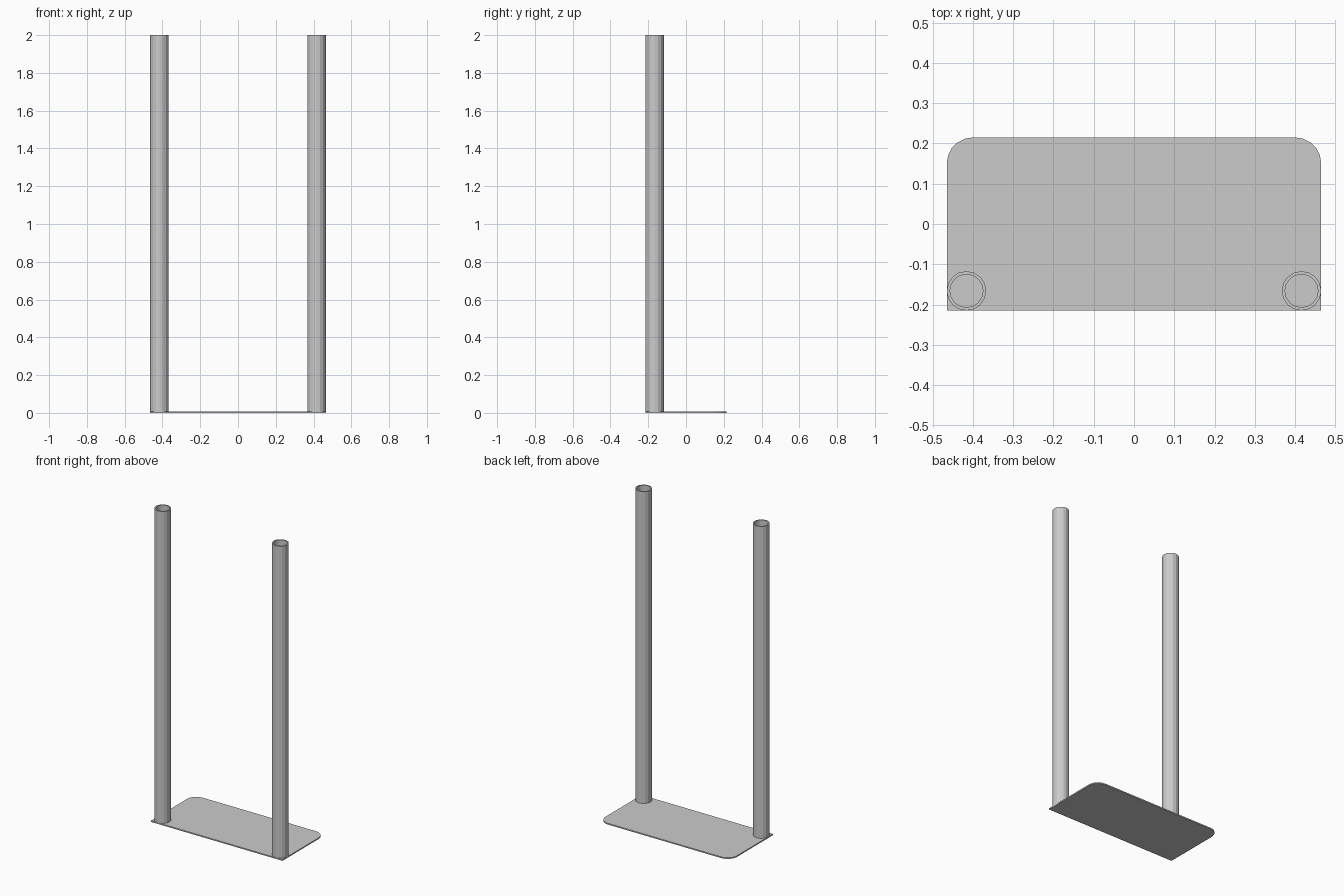
import bpy, bmesh
from math import pi, sin, cos

cube = bpy.data.objects.get("Cube")
if cube:
    bpy.data.objects.remove(cube, do_unlink=True)

HALF_X, HALF_Y, THICK, CORNER = 0.465, 0.215, 0.008, 0.065
OUTER, INNER, TOP, SIDES = 0.049, 0.041, 2.0, 16

grey = bpy.data.materials.new("grey metal")
grey.use_nodes = True
colour = (0.6, 0.6, 0.6, 1)
grey.diffuse_color = colour
grey.node_tree.nodes["Principled BSDF"].inputs["Base Color"].default_value = colour


def add_object(name, bm):
    bmesh.ops.recalc_face_normals(bm, faces=bm.faces)
    mesh = bpy.data.meshes.new(name)
    bm.to_mesh(mesh)
    bm.free()
    mesh.materials.append(grey)
    obj = bpy.data.objects.new(name, mesh)
    bpy.context.collection.objects.link(obj)
    return obj


def extrude_up(bm, faces, height):
    result = bmesh.ops.extrude_face_region(bm, geom=faces)
    verts = [g for g in result["geom"] if isinstance(g, bmesh.types.BMVert)]
    bmesh.ops.translate(bm, verts=verts, vec=(0, 0, height))


# Base plate: square front corners, rounded back corners
outline = [(-HALF_X, -HALF_Y), (HALF_X, -HALF_Y)]
for side, start in ((1, 0), (-1, pi / 2)):
    for i in range(6):
        a = start + i * pi / 10
        outline.append((side * (HALF_X - CORNER) + CORNER * cos(a),
                        HALF_Y - CORNER + CORNER * sin(a)))
bm = bmesh.new()
face = bm.faces.new([bm.verts.new((x, y, 0)) for x, y in outline])
extrude_up(bm, [face], THICK)
add_object("base_plate", bm)


# Hollow posts standing on the front corners
def add_post(name, x, y):
    bm = bmesh.new()
    rings = []
    for radius in (OUTER, INNER):
        angles = [2 * pi * i / SIDES for i in range(SIDES)]
        rings.append([bm.verts.new((radius * cos(a), radius * sin(a), THICK))
                      for a in angles])
    outer, inner = rings
    faces = []
    for i in range(SIDES):
        j = (i + 1) % SIDES
        faces.append(bm.faces.new((outer[i], outer[j], inner[j], inner[i])))
    extrude_up(bm, faces, TOP - THICK)
    add_object(name, bm).location = (x, y, 0)


for name, side in (("left_post", 1), ("right_post", -1)):
    add_post(name, side * (HALF_X - OUTER), -HALF_Y + OUTER)
